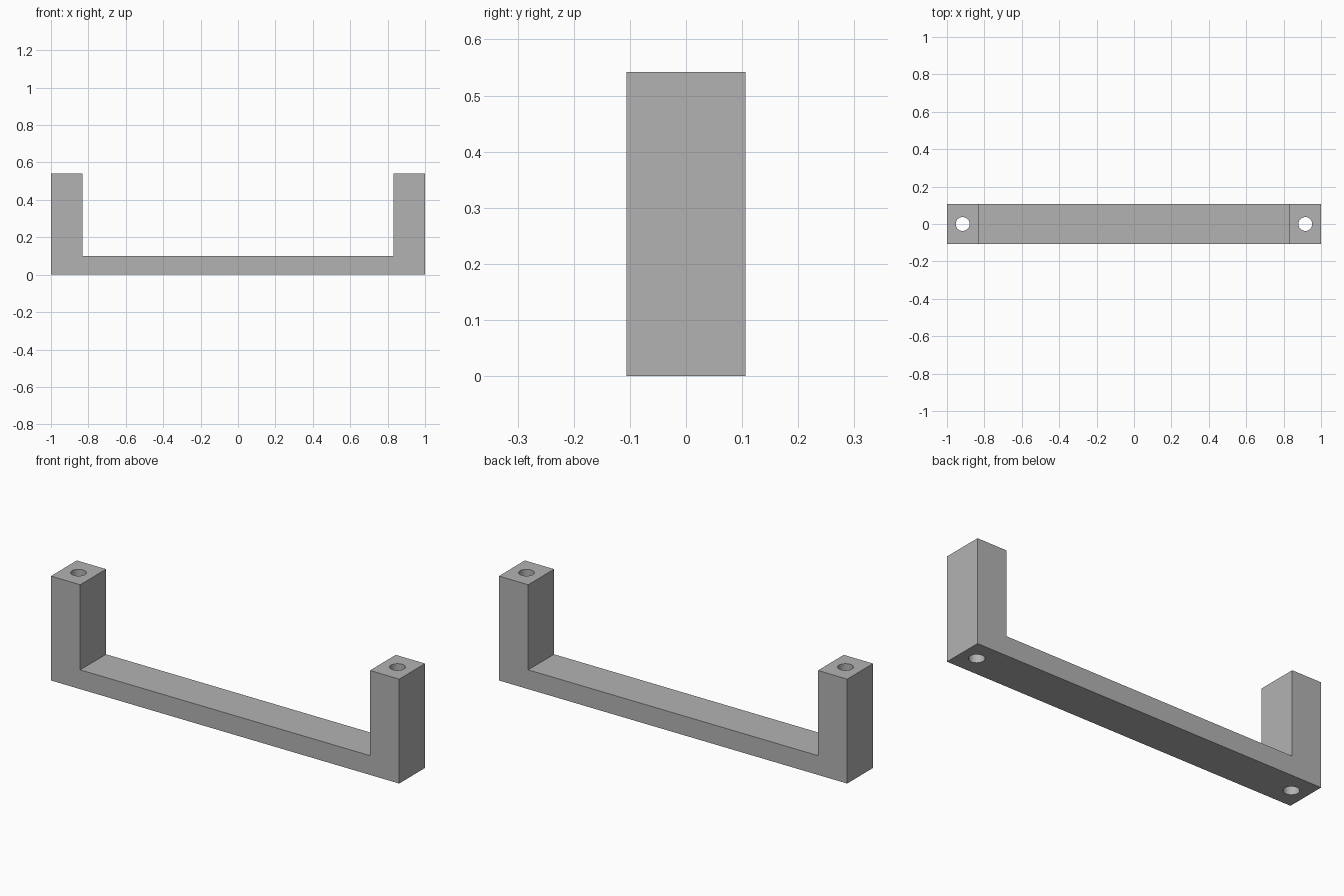
import bpy
import bmesh

if "Cube" in bpy.data.objects:
    bpy.data.objects.remove(bpy.data.objects["Cube"], do_unlink=True)

HALF, INNER, DEPTH = 1.0, 0.832, 0.212
HEIGHT, BAR = 0.542, 0.1
HOLE_X, HOLE_R = 0.916, 0.037

# Plain grey finish
grey = bpy.data.materials.new("plain grey")
grey.use_nodes = True
colour = (0.45, 0.45, 0.45, 1)
grey.diffuse_color = colour
grey.node_tree.nodes["Principled BSDF"].inputs["Base Color"].default_value = colour

# U-shaped bracket: half profile mirrored, then extruded through its depth
half = [(HALF, 0), (HALF, HEIGHT), (INNER, HEIGHT), (INNER, BAR)]
profile = half + [(-x, z) for x, z in reversed(half)]
bm = bmesh.new()
face = bm.faces.new([bm.verts.new((x, -DEPTH / 2, z)) for x, z in profile])
extruded = bmesh.ops.extrude_face_region(bm, geom=[face])["geom"]
bmesh.ops.translate(bm, vec=(0, DEPTH, 0),
                    verts=[v for v in extruded if isinstance(v, bmesh.types.BMVert)])
bmesh.ops.recalc_face_normals(bm, faces=bm.faces)
mesh = bpy.data.meshes.new("bracket")
bm.to_mesh(mesh)
bm.free()
mesh.materials.append(grey)
bracket = bpy.data.objects.new("bracket", mesh)
bpy.context.collection.objects.link(bracket)

# Bolt holes running the full height of both posts
for side in (-1, 1):
    bpy.ops.mesh.primitive_cylinder_add(vertices=48, radius=HOLE_R, depth=HEIGHT * 2,
                                        location=(side * HOLE_X, 0, HEIGHT / 2))
    cutter = bpy.context.object
    cutter.name = "bolt_hole_cutter"
    cutter.hide_render = True
    cutter.data.materials.append(grey)
    cut = bracket.modifiers.new("bolt_hole", 'BOOLEAN')
    cut.operation = 'DIFFERENCE'
    cut.solver = 'EXACT'
    cut.object = cutter
    bpy.ops.object.select_all(action='DESELECT')
    bracket.select_set(True)
    bpy.context.view_layer.objects.active = bracket
    bpy.ops.object.modifier_apply(modifier=cut.name)
    bpy.data.objects.remove(cutter, do_unlink=True)

# Round hole walls, crisp edges
bpy.ops.object.shade_smooth_by_angle()
